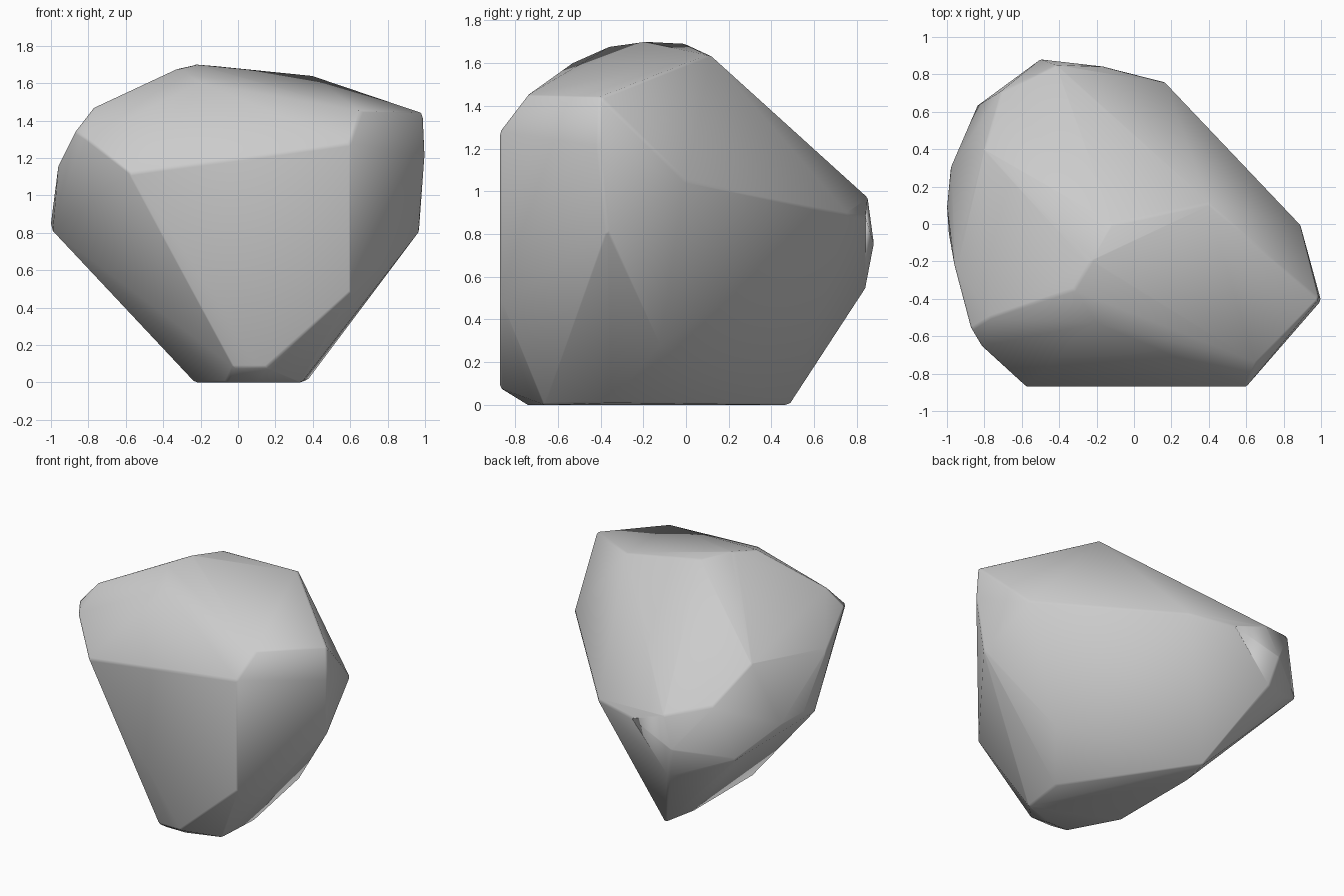
import bpy, bmesh, math

if "Cube" in bpy.data.objects:
    bpy.data.objects.remove(bpy.data.objects["Cube"])

# Rock corners, grouped in rings from the ground up
foot = [(-.23, .25, 0), (-.18, .49, 0), (.34, -.66, 0), (.37, -.36, .01),
        (.1, -.74, 0), (-.06, -.74, 0), (-.23, -.42, 0)]
low = [(-.02, -.87, .08), (.15, -.87, .08), (.6, -.87, .48), (.57, -.12, .28),
       (-.45, .84, .54), (-.64, .72, .56)]
middle = [(.97, -.37, .81), (.89, 0, 1.05), (.63, .25, 1.0), (.17, .76, .89),
          (-.15, .84, .88), (-.5, .88, .75), (-.42, .85, .97), (-.84, .63, .68),
          (-.71, .71, 1.06), (-.98, .31, .84), (-1, .1, .85), (-.99, -.05, .81),
          (-.96, -.22, 1.16)]
shoulder = [(-.58, -.87, 1.12), (.6, -.87, 1.28), (1, -.41, 1.22), (.99, -.4, 1.44),
            (.66, -.74, 1.45), (-.87, -.56, 1.34), (-.81, -.66, 1.3),
            (-.77, -.5, 1.47), (-.8, .4, 1.27)]
crown = [(-.2, -.53, 1.6), (-.32, -.35, 1.68), (-.23, -.2, 1.7),
         (-.11, 0, 1.69), (.4, .11, 1.64)]

# Wrap the corners in a faceted skin
bm = bmesh.new()
for p in foot + low + middle + shoulder + crown:
    bm.verts.new(p)
bmesh.ops.convex_hull(bm, input=bm.verts)
loose = [v for v in bm.verts if not v.link_faces]
bmesh.ops.delete(bm, geom=loose, context='VERTS')
bmesh.ops.recalc_face_normals(bm, faces=bm.faces)
mesh = bpy.data.meshes.new("rock")
bm.to_mesh(mesh)
bm.free()

rock = bpy.data.objects.new("rock", mesh)
bpy.context.collection.objects.link(rock)
bpy.context.view_layer.objects.active = rock
rock.select_set(True)

# Slightly rounded facet edges, smooth shaded
bevel = rock.modifiers.new("soft_edges", 'BEVEL')
bevel.width = 0.012
bevel.segments = 1
bevel.limit_method = 'ANGLE'
bevel.angle_limit = math.radians(35)
bpy.ops.object.shade_smooth_by_angle(angle=math.radians(80))
